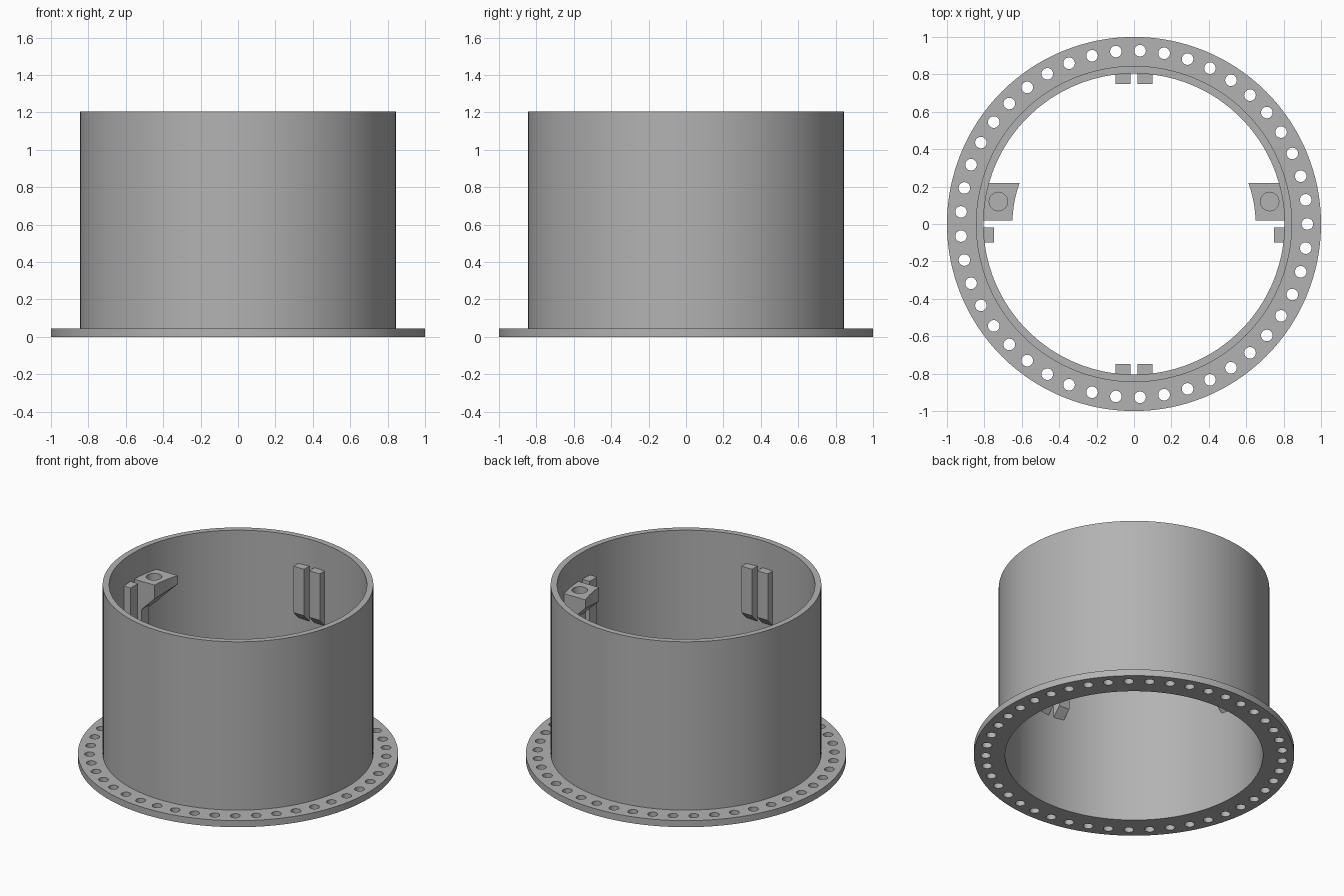
import bpy, bmesh, math
from mathutils import Matrix, Vector

if "Cube" in bpy.data.objects:
    bpy.data.objects.remove(bpy.data.objects["Cube"], do_unlink=True)

grey = bpy.data.materials.new("plain_grey")
grey.use_nodes = True
GREY = (0.45, 0.45, 0.45, 1)
grey.diffuse_color = GREY
grey.node_tree.nodes["Principled BSDF"].inputs["Base Color"].default_value = GREY

R_IN, R_OUT, R_FLANGE = 0.805, 0.845, 1.0
HEIGHT, FLANGE_T = 1.205, 0.045
RIB_TOP = 1.02
SEGMENTS = 128


def finish(bm, name):
    """Turn a bmesh into a grey object."""
    bmesh.ops.recalc_face_normals(bm, faces=bm.faces)
    mesh = bpy.data.meshes.new(name)
    bm.to_mesh(mesh)
    bm.free()
    mesh.materials.append(grey)
    obj = bpy.data.objects.new(name, mesh)
    bpy.context.collection.objects.link(obj)
    return obj


def activate(obj):
    bpy.ops.object.select_all(action='DESELECT')
    obj.select_set(True)
    bpy.context.view_layer.objects.active = obj


def prism(name, lower, upper):
    """Solid between two matching outlines."""
    bm = bmesh.new()
    a = [bm.verts.new(p) for p in lower]
    b = [bm.verts.new(p) for p in upper]
    bm.faces.new(a)
    bm.faces.new(b)
    for i in range(len(a)):
        j = (i + 1) % len(a)
        bm.faces.new((a[i], a[j], b[j], b[i]))
    return finish(bm, name)


def cut_holes(obj, centres, radius, depth, sides):
    """Subtract upright cylinders, then drop the cutter."""
    bm = bmesh.new()
    for c in centres:
        bmesh.ops.create_cone(bm, cap_ends=True, segments=sides, radius1=radius,
                              radius2=radius, depth=depth, matrix=Matrix.Translation(c))
    cutter = finish(bm, "hole_cutter")
    cutter.hide_render = True
    activate(obj)
    mod = obj.modifiers.new("holes", 'BOOLEAN')
    mod.operation, mod.solver, mod.object = 'DIFFERENCE', 'EXACT', cutter
    bpy.ops.object.modifier_apply(modifier=mod.name)
    bpy.data.objects.remove(cutter, do_unlink=True)


# Flanged tube: closed profile turned about z
profile = [(R_IN, 0), (R_FLANGE, 0), (R_FLANGE, FLANGE_T), (R_OUT, FLANGE_T),
           (R_OUT, HEIGHT), (R_IN, HEIGHT)]
bm = bmesh.new()
rings = []
for i in range(SEGMENTS):
    t = math.tau * i / SEGMENTS
    rings.append([bm.verts.new((r * math.cos(t), r * math.sin(t), z)) for r, z in profile])
for i, ring in enumerate(rings):
    nxt = rings[(i + 1) % SEGMENTS]
    for j in range(len(profile)):
        k = (j + 1) % len(profile)
        bm.faces.new((ring[j], nxt[j], nxt[k], ring[k]))
body = finish(bm, "flanged_tube")

# Ring of bolt holes through the flange
bolts = 45
cut_holes(body, [Vector((0.927 * math.cos(math.tau * i / bolts),
                         0.927 * math.sin(math.tau * i / bolts), FLANGE_T / 2))
                 for i in range(bolts)], 0.031, 0.2, 24)
activate(body)
bpy.ops.object.shade_smooth_by_angle(angle=math.radians(30))

# Paired guide ribs with chamfered lower ends, at four sides
for side, label in enumerate(("left", "back", "right", "front")):
    for s in (-1, 1):
        # the rib under each bracket stops inside it
        along_y = s if label == "left" else -s
        under = label in ("left", "right") and along_y > 0
        top = 0.88 if under else RIB_TOP
        outline = [(0.748, top), (0.748, 0.70), (R_IN, 0.64), (0.82, 0.64), (0.82, top)]
        rib = prism(f"{label}_rib_{'a' if s < 0 else 'b'}",
                    [(r, s * 0.02, z) for r, z in outline],
                    [(r, s * 0.10, z) for r, z in outline])
        rib.data.transform(Matrix.Rotation(side * math.pi / 2, 4, 'Z'))

# Screw brackets with curved inner face, sloped underside and blind hole
Y0, Y1, STEPS = 0.02, 0.22, 8
ys = [Y0 + (Y1 - Y0) * i / STEPS for i in range(STEPS + 1)]
plan = [(math.sqrt(0.65 ** 2 - y * y), y) for y in ys]
plan += [(math.sqrt(0.825 ** 2 - y * y), y) for y in reversed(ys)]
for sx, label in ((1, "left"), (-1, "right")):
    bracket = prism(f"{label}_screw_bracket",
                    [(sx * x, y, 1.575 - x) for x, y in plan],
                    [(sx * x, y, RIB_TOP) for x, y in plan])
    cut_holes(bracket, [Vector((sx * 0.725, 0.12, RIB_TOP))], 0.05, 0.18, 16)
    activate(bracket)
    bpy.ops.object.shade_smooth_by_angle(angle=math.radians(30))
